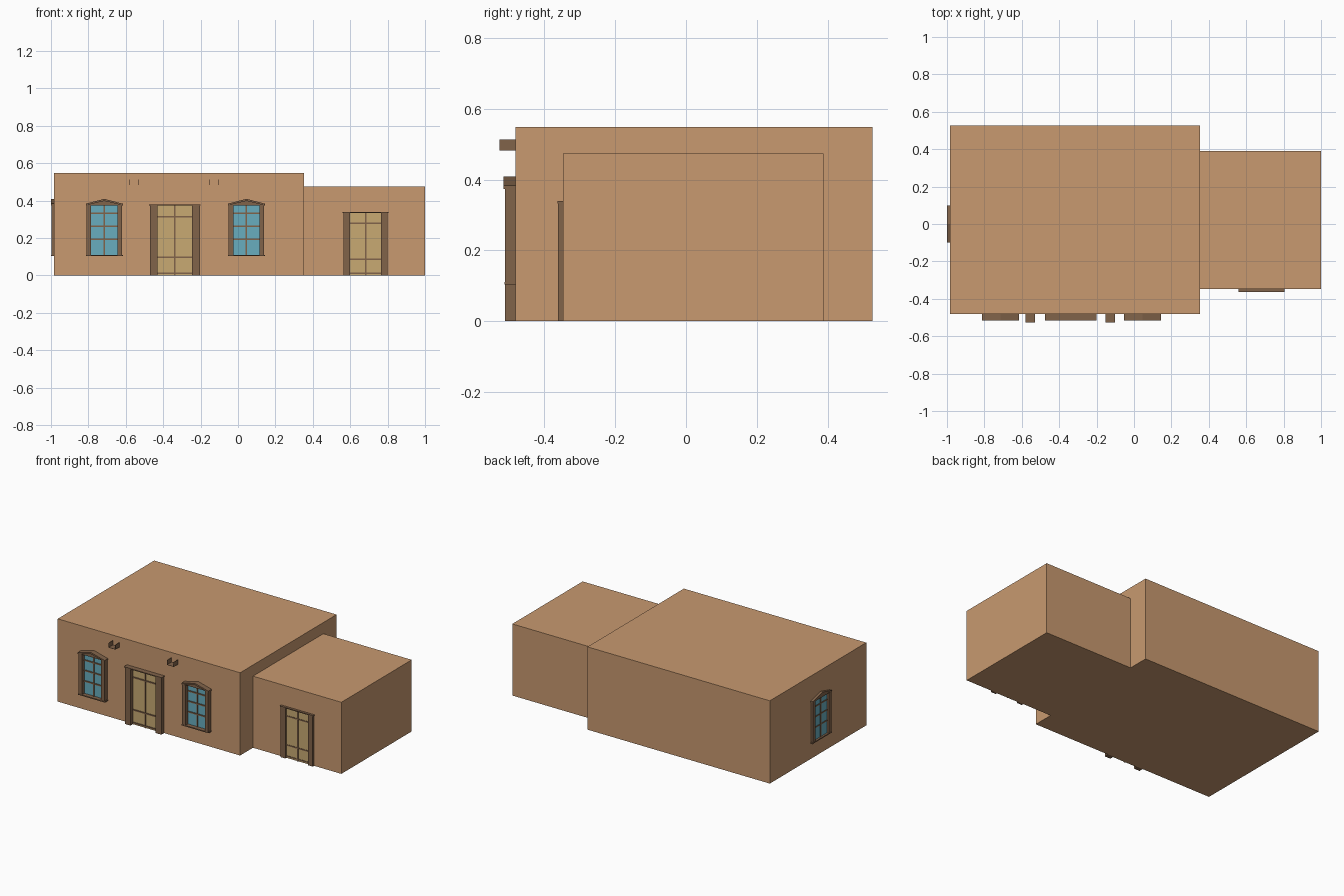
import bpy, bmesh, math
from mathutils import Matrix

if "Cube" in bpy.data.objects:
    bpy.data.objects.remove(bpy.data.objects["Cube"])


def material(name, rgb):
    m = bpy.data.materials.new(name)
    m.diffuse_color = (*rgb, 1)
    m.use_nodes = True
    m.node_tree.nodes["Principled BSDF"].inputs["Base Color"].default_value = m.diffuse_color
    return m


ADOBE = material("adobe", (0.58, 0.32, 0.16))
WOOD = material("wood", (0.22, 0.125, 0.068))
GLASS = material("glass", (0.14, 0.42, 0.52))
PANEL = material("door_panel", (0.58, 0.40, 0.17))


def finish(name, bm, mat, place=Matrix()):
    bm.transform(place)
    bmesh.ops.recalc_face_normals(bm, faces=bm.faces[:])
    me = bpy.data.meshes.new(name)
    bm.to_mesh(me)
    bm.free()
    me.materials.append(mat)
    ob = bpy.data.objects.new(name, me)
    bpy.context.collection.objects.link(ob)
    return ob


def add_box(bm, x0, x1, y0, y1, z0, z1):
    m = Matrix.Translation(((x0 + x1) / 2, (y0 + y1) / 2, (z0 + z1) / 2))
    bmesh.ops.create_cube(bm, size=1, matrix=m @ Matrix.Diagonal((x1 - x0, y1 - y0, z1 - z0, 1)))


def boxes(name, mat, specs, place=Matrix()):
    bm = bmesh.new()
    for s in specs:
        add_box(bm, *s)
    return finish(name, bm, mat, place)


def prism(name, mat, profile, y0, y1, place):
    bm = bmesh.new()
    f = bm.faces.new([bm.verts.new((x, y0, z)) for x, z in profile])
    ext = bmesh.ops.extrude_face_region(bm, geom=[f], use_keep_orig=True)
    bmesh.ops.translate(bm, vec=(0, y1 - y0, 0),
                        verts=[v for v in ext["geom"] if isinstance(v, bmesh.types.BMVert)])
    return finish(name, bm, mat, place)


def opening(name, place, half, inner, z0, z1, depth, bars, fill):
    """Framed opening in local space: wall plane at y = 0, facing -y."""
    boxes(name + "_pane", fill, [(-inner, inner, -0.15 * depth, 0.004, z0, z1)], place)
    boxes(name + "_jambs", WOOD, [(-half, -inner, -depth, 0.002, z0, z1),
                                  (inner, half, -depth, 0.002, z0, z1)], place)
    t = 0.004
    grid = [(-inner, inner, -0.35 * depth, 0, z - t, z + t) for z in bars]
    grid.append((-t, t, -0.35 * depth, 0, z0, z1))
    boxes(name + "_glazing_bars", WOOD, grid, place)


def window(name, place, depth):
    z0, z1, w = 0.105, 0.377, 0.099
    opening(name, place, 0.095, 0.07, z0, z1, 0.88 * depth, (0.193, 0.263, 0.331), GLASS)
    boxes(name + "_sill", WOOD, [(-w, w, -0.92 * depth, 0.002, z0 - 0.002, z0 + 0.005)], place)
    # gabled hood: sloping band over a slightly recessed infill
    prism(name + "_hood", WOOD, [(-w, 0.374), (-w, 0.383), (0, 0.409), (w, 0.383),
                                 (w, 0.374), (0, 0.398)], -depth, 0.002, place)
    prism(name + "_hood_infill", WOOD, [(-w, 0.374), (0, 0.398), (w, 0.374)],
          -0.75 * depth, 0.002, place)


def door(name, place, half, inner, top, depth, bars):
    opening(name, place, half - 0.004, inner, 0, top - 0.006, 0.88 * depth, bars, PANEL)
    boxes(name + "_lintel", WOOD, [(-half, half, -depth, 0.002, top - 0.006, top)], place)


# Building volumes
FRONT, WING, LEFT = -0.482, -0.347, -0.983
boxes("main_house", ADOBE, [(LEFT, 0.353, FRONT, 0.527, 0, 0.548)])
boxes("side_wing", ADOBE, [(0.353, 1.0, WING, 0.389, 0, 0.474)])

# Windows
for i, x in enumerate((-0.715, 0.045)):
    window(f"front_window_{i + 1}", Matrix.Translation((x, FRONT, 0)), 0.034)
window("left_window", Matrix.Translation((LEFT, 0, 0)) @ Matrix.Rotation(-math.pi / 2, 4, 'Z'), 0.017)

# Doors
door("main_door", Matrix.Translation((-0.3375, FRONT, 0)), 0.138, 0.092, 0.38, 0.033,
     (0.012, 0.097, 0.312))
door("wing_door", Matrix.Translation((0.682, WING, 0)), 0.122, 0.083, 0.339, 0.016,
     (0.012, 0.086, 0.278))

# Roof drain spouts: thin open troughs
for i, x in enumerate((-0.555, -0.127)):
    h, t, y1, z0, z1 = 0.025, 0.0015, FRONT + 0.002, 0.482, 0.513
    boxes(f"drain_spout_{i + 1}", WOOD,
          [(x - h, x + h, -0.527, y1, z0, z0 + t),
           (x - h, x - h + t, -0.527, y1, z0, z1),
           (x + h - t, x + h, -0.527, y1, z0, z1)])
